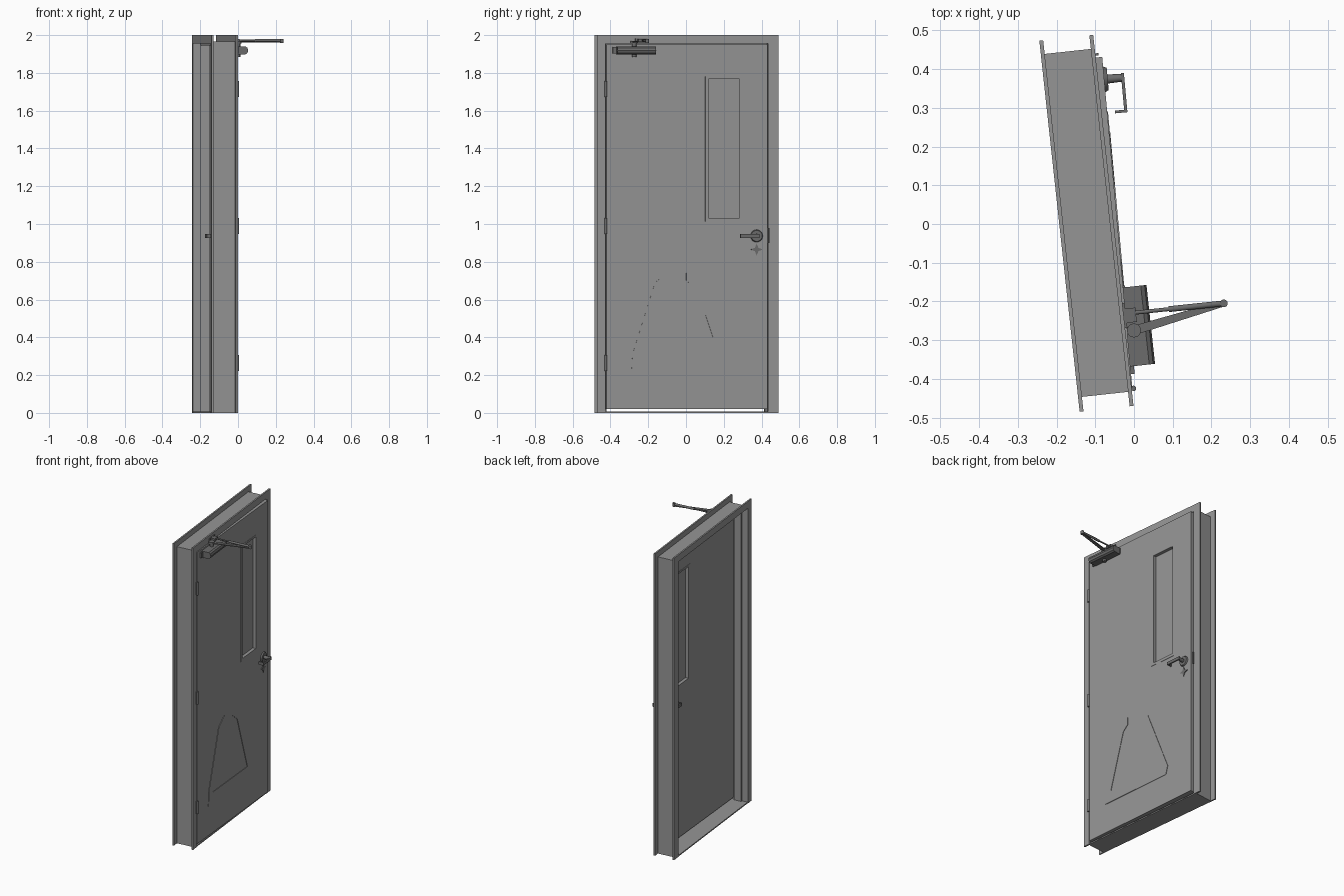
import bpy, bmesh, math
from mathutils import Matrix, Vector

if "Cube" in bpy.data.objects:
    bpy.data.objects.remove(bpy.data.objects["Cube"])


def material(name, v):
    m = bpy.data.materials.new(name)
    m.diffuse_color = (v, v, v, 1)
    m.use_nodes = True
    m.node_tree.nodes["Principled BSDF"].inputs["Base Color"].default_value = m.diffuse_color
    return m


GREY = material("painted grey", 0.30)
DARK = material("dark metal", 0.15)

# Whole frame is turned about z; the door leaf is slightly ajar on its hinges
WALL = Matrix.Rotation(math.radians(6.2), 4, 'Z')
PIVOT = Vector((-0.05, -0.42, 0))
DOOR = (WALL @ Matrix.Translation(PIVOT)
        @ Matrix.Rotation(math.radians(-1.0), 4, 'Z') @ Matrix.Translation(-PIVOT))
WORLD = Matrix.Identity(4)


def finish(name, bm, mat, space, smooth=False):
    bmesh.ops.recalc_face_normals(bm, faces=bm.faces)
    me = bpy.data.meshes.new(name)
    bm.to_mesh(me)
    bm.free()
    me.materials.append(mat)
    ob = bpy.data.objects.new(name, me)
    bpy.context.collection.objects.link(ob)
    ob.matrix_world = space
    if smooth:
        bpy.ops.object.select_all(action='DESELECT')
        ob.select_set(True)
        bpy.context.view_layer.objects.active = ob
        bpy.ops.object.shade_smooth_by_angle(angle=math.radians(35))
    return ob


def prism(name, pts, x0, x1, mat, space):
    """Outline in (y, z), extruded from x0 to x1."""
    bm = bmesh.new()
    f = bm.faces.new([bm.verts.new((x0, y, z)) for y, z in pts])
    r = bmesh.ops.extrude_face_region(bm, geom=[f])
    vs = [v for v in r['geom'] if isinstance(v, bmesh.types.BMVert)]
    bmesh.ops.translate(bm, verts=vs, vec=(x1 - x0, 0, 0))
    return finish(name, bm, mat, space)


def box(name, x, y, z, mat, space):
    pts = [(y[0], z[0]), (y[1], z[0]), (y[1], z[1]), (y[0], z[1])]
    return prism(name, pts, x[0], x[1], mat, space)


def arch(name, outer, inner, x, mat):
    """Upside-down U standing on the ground; outer/inner = (y0, y1, top)."""
    a, b, t = outer
    c, d, s = inner
    pts = [(a, 0), (a, t), (b, t), (b, 0), (d, 0), (d, s), (c, s), (c, 0)]
    return prism(name, pts, x[0], x[1], mat, WALL)


def ring(name, outer, inner, x, mat, space):
    """Rectangle with a rectangular hole; rectangles are (y0, y1, z0, z1)."""
    bm = bmesh.new()

    def loop(r, xx):
        return [bm.verts.new((xx, r[i], r[j])) for i, j in ((0, 2), (1, 2), (1, 3), (0, 3))]
    loops = [loop(outer, x[0]), loop(outer, x[1]), loop(inner, x[1]), loop(inner, x[0])]
    for k in range(4):
        p, q = loops[k], loops[(k + 1) % 4]
        for i in range(4):
            j = (i + 1) % 4
            bm.faces.new((p[i], p[j], q[j], q[i]))
    return finish(name, bm, mat, space)


def rod(name, p, q, r, mat, space, r2=None, sides=20):
    p, q = Vector(p), Vector(q)
    d = q - p
    bm = bmesh.new()
    bmesh.ops.create_cone(bm, cap_ends=True, segments=sides, radius1=r,
                          radius2=r if r2 is None else r2, depth=d.length)
    m = Matrix.Translation((p + q) / 2) @ d.to_track_quat('Z', 'Y').to_matrix().to_4x4()
    bmesh.ops.transform(bm, matrix=m, verts=bm.verts)
    return finish(name, bm, mat, space, True)


def flat_bar(name, p, q, w0, w1, z0, z1, mat):
    """Tapered flat bar between two plan points."""
    p, q = Vector(p), Vector(q)
    n = (q - p).normalized()
    n = Vector((-n.y, n.x))
    bm = bmesh.new()
    f = bm.faces.new([bm.verts.new((*c, z0)) for c in
                      (p + n * w0, p - n * w0, q - n * w1, q + n * w1)])
    r = bmesh.ops.extrude_face_region(bm, geom=[f])
    bmesh.ops.translate(bm, vec=(0, 0, z1 - z0),
                        verts=[v for v in r['geom'] if isinstance(v, bmesh.types.BMVert)])
    return finish(name, bm, mat, WORLD)


# Frame: two flanges, the lining between them, the stop and the sill
OUT, IN = (-0.467, 0.497, 2.0), (-0.422, 0.443, 1.955)
WEB = (-0.4295, 0.4617, 1.965)
arch("front_flange", OUT, IN, (-0.062, -0.052), GREY)
arch("back_flange", OUT, IN, (-0.192, -0.182), GREY)
arch("frame_lining", WEB, IN, (-0.182, -0.062), GREY)
arch("door_stop", IN, (-0.412, 0.433, 1.944), (-0.152, -0.102), GREY)
box("sill", (-0.19, -0.054), (-0.4295, 0.4617), (0, 0.008), GREY, WALL)

# Door leaf with window
HOLE = (0.126, 0.287, 1.03, 1.77)
RIM = (0.107, 0.297, 1.012, 1.782)
ring("door_leaf", (-0.419, 0.438, 0.02, 1.951), HOLE, (-0.095, -0.05), GREY, DOOR)
box("window_pane", (-0.076, -0.069), HOLE[:2], HOLE[2:], GREY, DOOR)
for side, x in (("front", (-0.05, -0.048)), ("back", (-0.097, -0.095))):
    ring(side + "_window_trim", RIM, HOLE, x, GREY, DOOR)

# Raised open-topped trapezoid band on the lower half
band = [(-0.094, 0.74), (-0.16, 0.69), (-0.28, 0.31), (-0.285, 0.215), (0.23, 0.215),
        (0.245, 0.27), (0.076, 0.69), (0.006, 0.74), (0.006, 0.70), (0.062, 0.655),
        (0.185, 0.29), (-0.235, 0.29), (-0.13, 0.655), (-0.094, 0.69)]
prism("lower_panel_band", band, -0.05, -0.047, GREY, DOOR)

# Lever handles and lock on both faces
HY, HZ = 0.38, 0.937
for side, face, s in (("front", -0.05, 1), ("back", -0.095, -1)):
    rod(side + "_rose", (face, HY, HZ), (face + s * 0.009, HY, HZ), 0.033, DARK, DOOR, 0.029, 32)
    rod(side + "_spindle", (face, HY, HZ), (face + s * 0.05, HY, HZ), 0.012, DARK, DOOR, 0.010)
    tip = HY - 0.09
    x = face + s * 0.048
    box(side + "_lever", sorted((x - 0.004, x + 0.004)), (tip, HY + 0.012),
        (HZ - 0.010, HZ + 0.010), DARK, DOOR)
    box(side + "_lever_return", sorted((face + s * 0.02, x)), (tip, tip + 0.007),
        (HZ - 0.010, HZ + 0.010), DARK, DOOR)
    star = []
    for i in range(8):
        r = 0.032 if i % 2 == 0 else 0.013
        a = i * math.pi / 4
        star.append((HY + r * math.cos(a), 0.865 + r * math.sin(a)))
    prism(side + "_lock_plate", star, face, face + s * 0.004, DARK, DOOR)

# Strike plate and hinges
box("strike_plate", (-0.062, -0.044), (0.443, 0.449), (0.90, 0.98), DARK, WALL)
for i, z in enumerate((0.265, 0.99, 1.715)):
    rod(f"hinge_{i + 1}", (-0.047, -0.422, z - 0.042), (-0.047, -0.422, z + 0.042),
        0.007, DARK, WALL)

# Door closer body: rounded front profile swept along the door
bm = bmesh.new()
prof = [(-0.05, 1.898), (0.0, 1.898), (0.010, 1.905), (0.015, 1.919),
        (0.010, 1.933), (0.0, 1.940), (-0.05, 1.940)]
f = bm.faces.new([bm.verts.new((x, -0.365, z)) for x, z in prof])
r = bmesh.ops.extrude_face_region(bm, geom=[f])
bmesh.ops.translate(bm, vec=(0, 0.205, 0),
                    verts=[v for v in r['geom'] if isinstance(v, bmesh.types.BMVert)])
finish("closer_body", bm, DARK, WALL)
box("closer_mount", (-0.05, -0.04), (-0.385, -0.155), (1.902, 1.936), DARK, WALL)

# Closer arms
P, E, S = (0.0, -0.275), (0.232, -0.205), (-0.005, -0.230)
rod("closer_spindle", (*P, 1.885), (*P, 1.958), 0.012, DARK, WORLD)
rod("closer_hub", (*P, 1.955), (*P, 1.970), 0.018, DARK, WORLD)
flat_bar("main_arm", P, E, 0.012, 0.008, 1.960, 1.966, DARK)
rod("elbow_joint", (*E, 1.958), (*E, 1.980), 0.010, DARK, WORLD)
mid = (0.09, -0.220)
rod("fore_arm_rod", (*S, 1.972), (*mid, 1.972), 0.005, DARK, WORLD)
rod("fore_arm_tube", (*mid, 1.972), (*E, 1.972), 0.0075, DARK, WORLD)
box("arm_shoe_plate", (-0.052, -0.046), (-0.265, -0.200), (1.960, 1.982), DARK, WALL)
box("arm_shoe", (-0.046, -0.020), (-0.252, -0.215), (1.964, 1.980), DARK, WALL)
